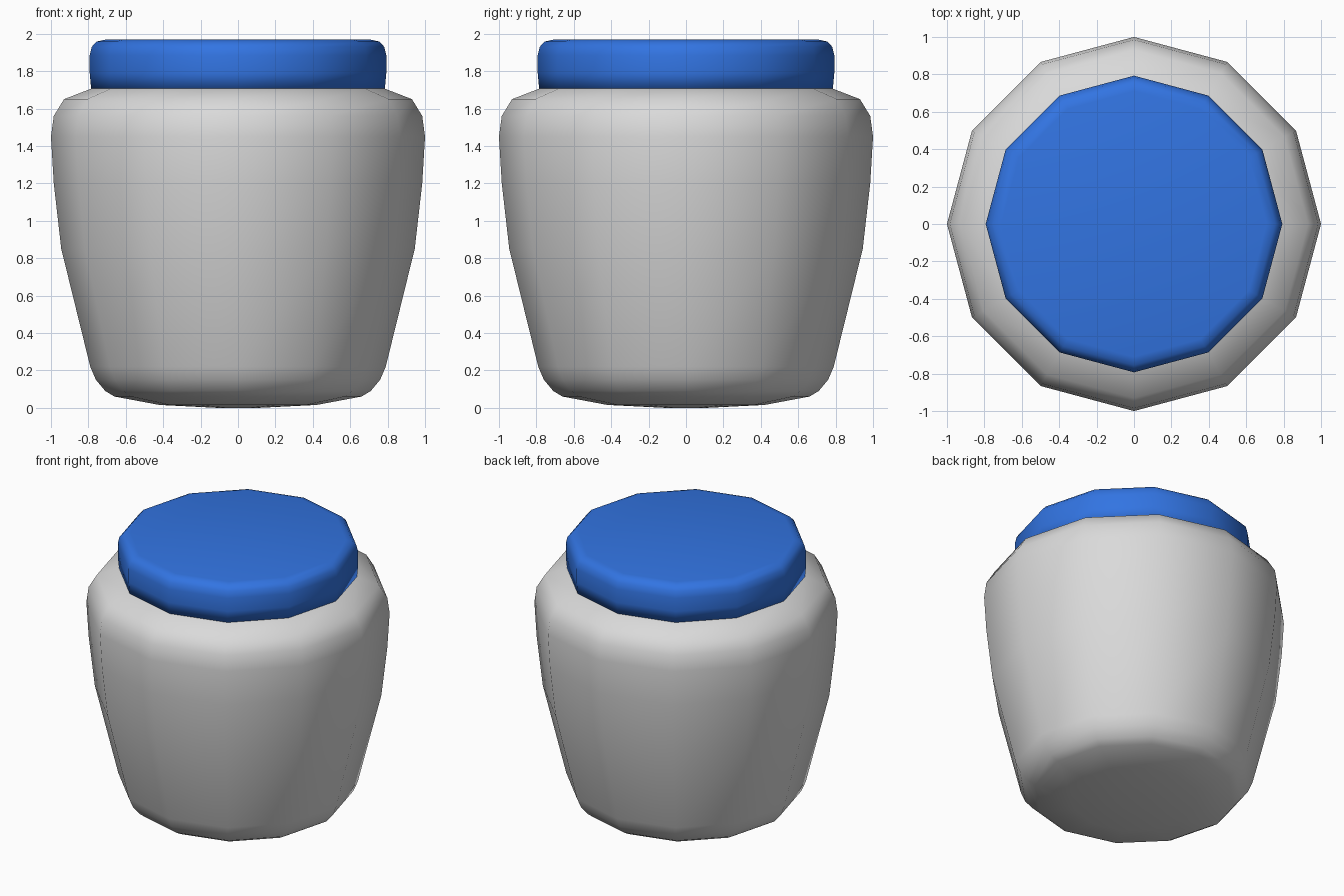
import bpy, math

if "Cube" in bpy.data.objects:
    bpy.data.objects.remove(bpy.data.objects["Cube"])

def material(name, rgb):
    m = bpy.data.materials.new(name)
    m.diffuse_color = (*rgb, 1)
    m.use_nodes = True
    m.node_tree.nodes["Principled BSDF"].inputs["Base Color"].default_value = m.diffuse_color
    return m

def lathe(name, profile, mat, n=12):
    """Revolve (radius, height) points around z; ends on the axis are closed with n-gons."""
    verts, faces = [], []
    for r, z in profile:
        for i in range(n):
            a = 2 * math.pi * i / n
            verts.append((r * math.cos(a), r * math.sin(a), z))
    for k in range(len(profile) - 1):
        for i in range(n):
            j = (i + 1) % n
            faces.append((k * n + i, k * n + j, (k + 1) * n + j, (k + 1) * n + i))
    faces.append(tuple(reversed(range(n))))
    top = (len(profile) - 1) * n
    faces.append(tuple(range(top, top + n)))
    me = bpy.data.meshes.new(name)
    me.from_pydata(verts, [], faces)
    me.materials.append(mat)
    for p in me.polygons:
        p.use_smooth = True
    ob = bpy.data.objects.new(name, me)
    bpy.context.collection.objects.link(ob)
    return ob

grey = material("light_grey", (0.7, 0.7, 0.7))
blue = material("blue", (0.032, 0.175, 0.76))

# Tapered jar body with rounded foot and shoulder
lathe("jar_body", [(0.12, 0.0), (0.42, 0.015), (0.66, 0.06), (0.71, 0.09), (0.76, 0.15),
                   (0.79, 0.22), (0.945, 0.85), (0.985, 1.2), (1.0, 1.45),
                   (0.985, 1.56), (0.93, 1.65), (0.775, 1.71), (0.7, 1.735)], grey)

# Lid with a rounded upper rim
lathe("lid", [(0.785, 1.705), (0.793, 1.79), (0.793, 1.885), (0.782, 1.93),
              (0.755, 1.958), (0.71, 1.968)], blue)
